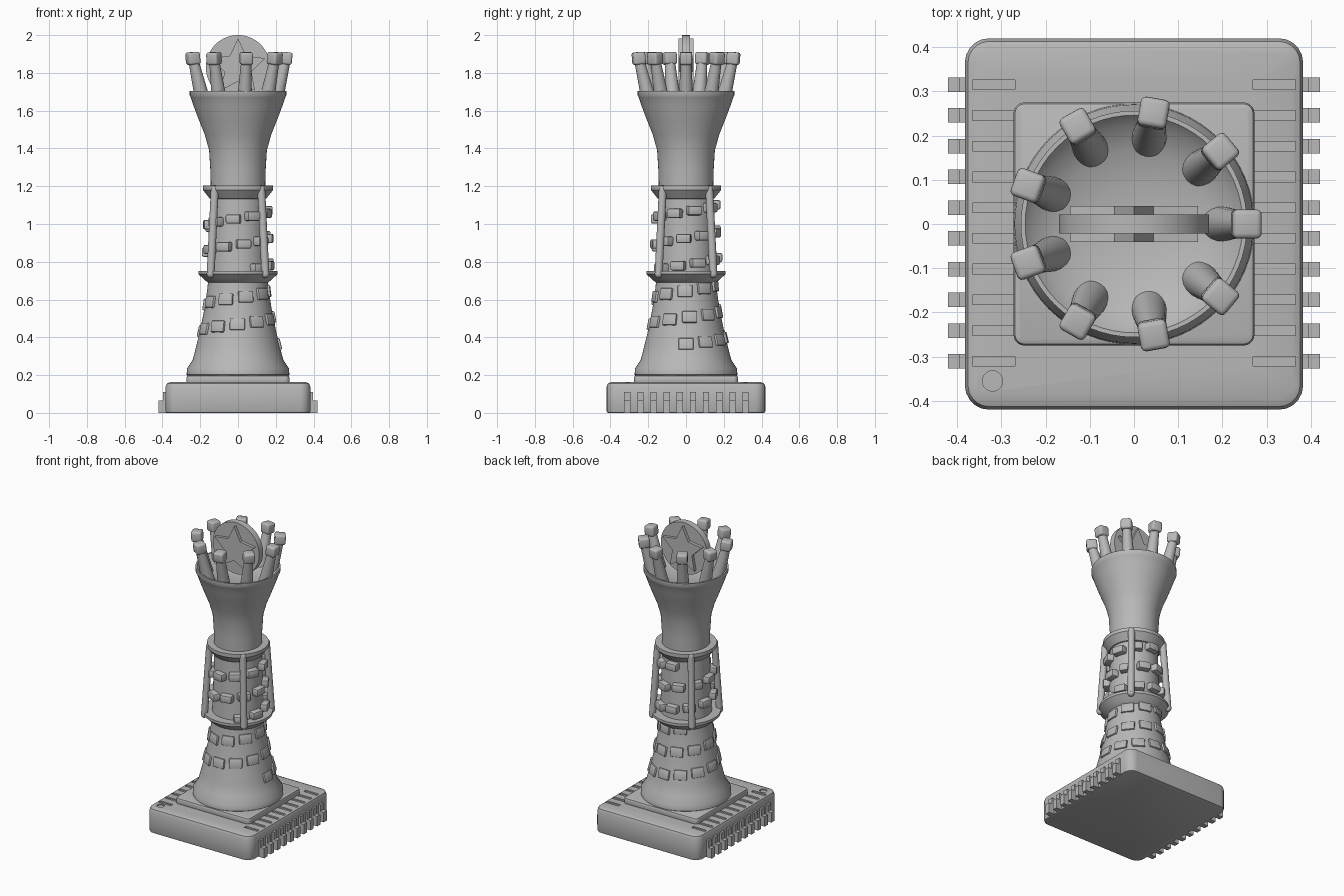
import bpy, bmesh
from math import pi, sin, cos, radians
from mathutils import Matrix, Vector

old = bpy.data.objects.get("Cube")
if old:
    bpy.data.objects.remove(old)

GREY = (0.48, 0.48, 0.48, 1)
stone = bpy.data.materials.new("stone grey")
stone.use_nodes = True
stone.diffuse_color = GREY
for node in stone.node_tree.nodes:
    if node.type == 'BSDF_PRINCIPLED':
        node.inputs["Base Color"].default_value = GREY


def finish(bm, name, smooth=True):
    bmesh.ops.recalc_face_normals(bm, faces=bm.faces)
    mesh = bpy.data.meshes.new(name)
    bm.to_mesh(mesh)
    bm.free()
    mesh.materials.append(stone)
    ob = bpy.data.objects.new(name, mesh)
    bpy.context.collection.objects.link(ob)
    if smooth:
        bpy.ops.object.select_all(action='DESELECT')
        ob.select_set(True)
        bpy.context.view_layer.objects.active = ob
        bpy.ops.object.shade_smooth_by_angle(angle=radians(32))
    return ob


def add_box(bm, size, matrix, bevel=0, segments=2):
    part = bmesh.new()
    bmesh.ops.create_cube(part, size=1, matrix=Matrix.Diagonal((*size, 1)))
    if bevel:
        bmesh.ops.bevel(part, geom=part.edges[:], offset=bevel, segments=segments,
                        profile=0.5, affect='EDGES')
    part.transform(matrix)
    temp = bpy.data.meshes.new("temp")
    part.to_mesh(temp)
    part.free()
    bm.from_mesh(temp)
    bpy.data.meshes.remove(temp)


def slab(name, size, z, corner, chamfer):
    # Upright block with rounded corners and a chamfered top
    bm = bmesh.new()
    bmesh.ops.create_cube(bm, size=1, matrix=Matrix.Translation((0, 0, z + size[2] / 2))
                          @ Matrix.Diagonal((*size, 1)))
    upright = [e for e in bm.edges if abs(e.verts[0].co.z - e.verts[1].co.z) > 0.01]
    bmesh.ops.bevel(bm, geom=upright, offset=corner, segments=5, profile=0.5, affect='EDGES')
    for height, width in ((z + size[2], chamfer), (z, 0.008)):
        rim = [e for e in bm.edges if all(abs(v.co.z - height) < 1e-4 for v in e.verts)]
        bmesh.ops.bevel(bm, geom=rim, offset=width, segments=2, profile=0.5, affect='EDGES')
    return finish(bm, name)


def lathe(name, profile):
    bm = bmesh.new()
    verts = [bm.verts.new((r, 0, z)) for r, z in profile]
    edges = [bm.edges.new(pair) for pair in zip(verts, verts[1:])]
    bmesh.ops.spin(bm, geom=verts + edges, axis=(0, 0, 1), cent=(0, 0, 0),
                   angle=2 * pi, steps=64)
    bmesh.ops.remove_doubles(bm, verts=bm.verts, dist=1e-5)
    return finish(bm, name)


def add_rod(bm, start, end, r1, r2, sides=20):
    start, end = Vector(start), Vector(end)
    axis = end - start
    matrix = Matrix.Translation((start + end) / 2) @ axis.to_track_quat('Z', 'Y').to_matrix().to_4x4()
    bmesh.ops.create_cone(bm, cap_ends=True, segments=sides, radius1=r1, radius2=r2,
                          depth=axis.length, matrix=matrix)


def polar(r, a, z):
    return Vector((r * cos(a), r * sin(a), z))


# Chip base with grooves and a corner dimple cut into the top
base = slab("chip_base", (0.765, 0.84, 0.163), 0, 0.055, 0.024)
rows = [0.315 - 0.0695 * i for i in range(10)]
cut = bmesh.new()
for side in (-1, 1):
    for y in rows:
        add_box(cut, (0.096, 0.022, 0.03), Matrix.Translation((side * 0.317, y, 0.17)))
add_rod(cut, (-0.32, -0.355, 0.155), (-0.32, -0.355, 0.185), 0.023, 0.023, 24)
cutter = finish(cut, "groove_cutter", False)
cutter.hide_render = True
cutter.hide_viewport = True
groove = base.modifiers.new("grooves", 'BOOLEAN')
groove.object = cutter
groove.operation = 'DIFFERENCE'
groove.solver = 'EXACT'
bpy.context.view_layer.objects.active = base
base.select_set(True)
bpy.ops.object.modifier_apply(modifier=groove.name)
bpy.data.objects.remove(cutter)

# Stepped pins along both sides
pins = bmesh.new()
for side in (-1, 1):
    for y in rows:
        add_box(pins, (0.03, 0.033, 0.11), Matrix.Translation((side * 0.381, y, 0.055)))
        add_box(pins, (0.05, 0.033, 0.066), Matrix.Translation((side * 0.396, y, 0.033)))
finish(pins, "chip_pins", False)

# Square plinth
slab("plinth", (0.545, 0.55, 0.045), 0.155, 0.025, 0.012)

# Tower body
TOWER = [(0.27, 0.235), (0.24, 0.28), (0.222, 0.35), (0.2, 0.44), (0.178, 0.55),
         (0.163, 0.65), (0.158, 0.7), (0.15, 0.9), (0.142, 1.2)]
lathe("tower_body", [(0, 0.195), (0.265, 0.195), (0.272, 0.202)] + TOWER + [(0, 1.2)])

# Cage rings
lathe("lower_ring", [(0.14, 0.68), (0.16, 0.69), (0.185, 0.712), (0.21, 0.735),
                     (0.21, 0.752), (0.14, 0.752)])
lathe("upper_ring", [(0.13, 1.13), (0.15, 1.135), (0.182, 1.175), (0.186, 1.18),
                     (0.186, 1.203), (0.13, 1.203)])

# Four leaning struts with rounded ends
struts = bmesh.new()
for k in range(4):
    a = pi / 4 + k * pi / 2
    low, high = polar(0.205, a, 0.735), polar(0.174, a, 1.185)
    add_rod(struts, low, high, 0.021, 0.021)
    for end in (low, high):
        bmesh.ops.create_uvsphere(struts, u_segments=20, v_segments=10, radius=0.021,
                                  matrix=Matrix.Translation(end))
finish(struts, "cage_struts")


# Blocks climbing the tower in a spiral: flat tiles below, studs in the cage
def tower_radius(z):
    for (r1, z1), (r2, z2) in zip(TOWER, TOWER[1:]):
        if z1 <= z <= z2:
            return r1 + (r2 - r1) * (z - z1) / (z2 - z1)


tiles, studs = bmesh.new(), bmesh.new()
angle = 0
while True:
    z = 0.365 + 0.14 * angle / (2 * pi)
    if z > 1.11:
        break
    r = tower_radius(z)
    in_cage = z > 0.755
    lean = 0 if in_cage else (tower_radius(z + 0.02) - tower_radius(z - 0.02)) / 0.04
    place = Matrix.Translation(polar(r, angle, z)) @ Matrix.Rotation(angle, 4, 'Z') \
        @ Matrix.Rotation(lean, 4, 'Y')
    if in_cage:
        add_box(studs, (0.074, 0.078, 0.05), place, 0.01)
    elif z < 0.69:
        add_box(tiles, (0.018, 0.08, 0.062), place, 0.006)
    angle += 0.108 / (r + (0.015 if in_cage else 0))
finish(tiles, "spiral_tiles")
finish(studs, "spiral_studs")

# Flared cup with a hollow top
lathe("cup", [(0, 1.19), (0.144, 1.19), (0.146, 1.28), (0.153, 1.39), (0.175, 1.47),
              (0.207, 1.55), (0.235, 1.625), (0.251, 1.672), (0.256, 1.68), (0.256, 1.705),
              (0.246, 1.705), (0.225, 1.68), (0.17, 1.65), (0.09, 1.63), (0, 1.625)])

# Ring of nine leaning prongs with rounded cube tips
prongs, tips = bmesh.new(), bmesh.new()
for k in range(9):
    a = radians(40 * k)
    add_rod(prongs, polar(0.195, a, 1.64), polar(0.25, a, 1.86), 0.041, 0.027)
    place = Matrix.Translation(polar(0.254, a, 1.877)) @ Matrix.Rotation(a, 4, 'Z') \
        @ Matrix.Rotation(radians(5), 4, 'Y')
    add_box(tips, (0.066, 0.066, 0.066), place, 0.012, 3)
finish(prongs, "crown_prongs")
finish(tips, "prong_tips")

# Upright disc with a raised angular star on both faces
disc = bmesh.new()
add_rod(disc, (0, -0.021, 1.83), (0, 0.021, 1.83), 0.17, 0.17, 64)
finish(disc, "disc")
star = bmesh.new()
points = []
for k in range(10):
    r = 0.075 if k % 2 else 0.152
    a = pi / 2 + k * pi / 5
    points.append(star.verts.new((r * cos(a), -0.041, 1.83 + r * sin(a))))
face = star.faces.new(points)
moved = bmesh.ops.extrude_face_region(star, geom=[face])["geom"]
bmesh.ops.translate(star, vec=(0, 0.082, 0),
                    verts=[v for v in moved if isinstance(v, bmesh.types.BMVert)])
finish(star, "raised_star", False)
